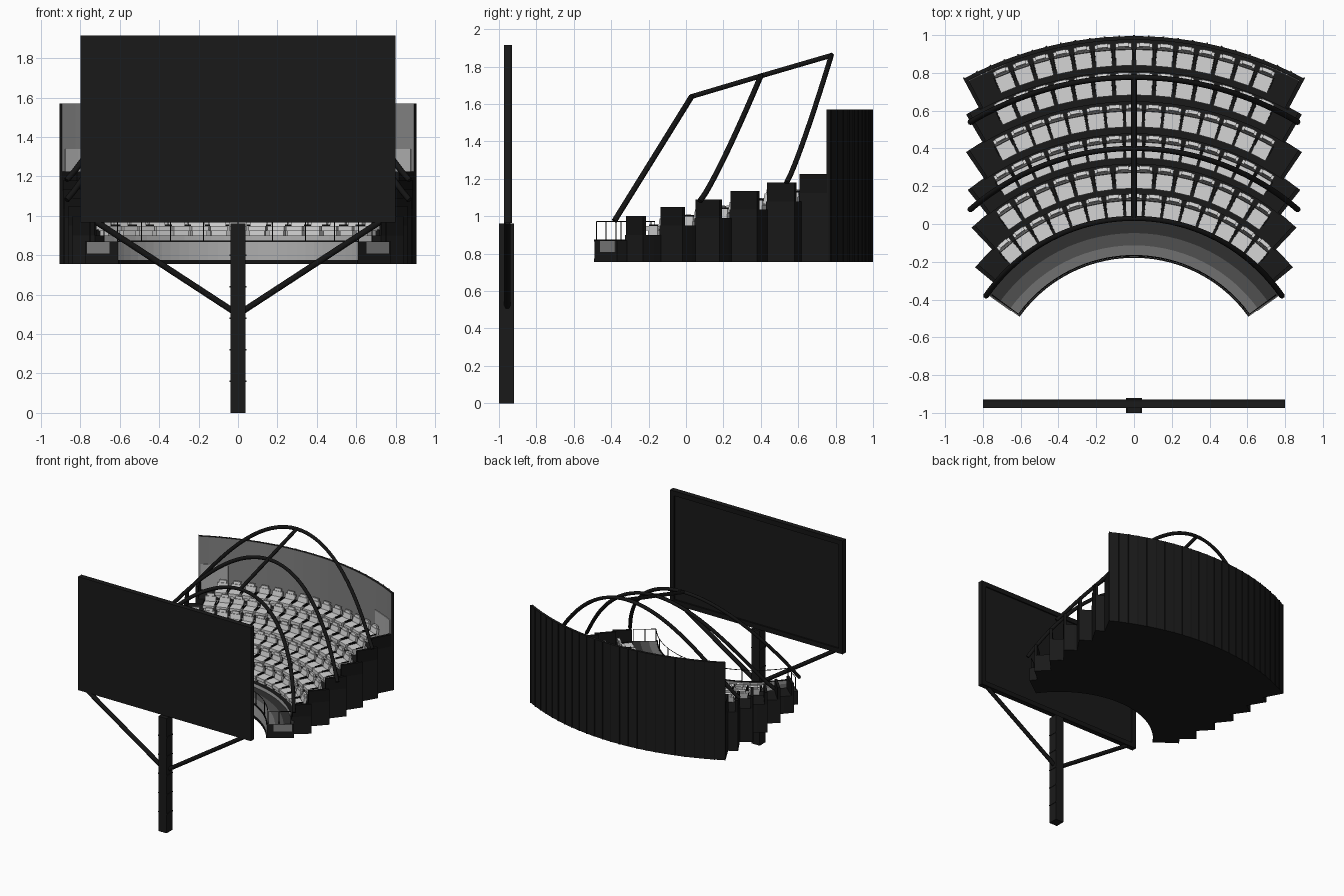
import bpy, bmesh, math
from mathutils import Vector, Matrix

cube = bpy.data.objects.get("Cube")
if cube:
    bpy.data.objects.remove(cube, do_unlink=True)

CY = -0.923   # y of the common centre of all curved rows
BASE = 0.755  # underside of the stand


def material(name, v):
    m = bpy.data.materials.new(name)
    m.use_nodes = True
    col = (v, v, v, 1)
    m.diffuse_color = col
    b = m.node_tree.nodes["Principled BSDF"]
    b.inputs["Base Color"].default_value = col
    b.inputs["Roughness"].default_value = 0.7
    return m


black = material("black steel", 0.007)
dark = material("dark panel", 0.010)
charcoal = material("charcoal floor", 0.03)
mid_grey = material("mid grey floor", 0.08)
floor_grey = material("pale floor grey", 0.16)
wall_grey = material("wall grey", 0.22)
skirt_grey = material("skirt grey", 0.42)
seat_light = material("seat light grey", 0.66)


def finish(name, bm, *mats):
    bmesh.ops.recalc_face_normals(bm, faces=bm.faces)
    me = bpy.data.meshes.new(name)
    bm.to_mesh(me)
    bm.free()
    for m in mats:
        me.materials.append(m)
    ob = bpy.data.objects.new(name, me)
    bpy.context.collection.objects.link(ob)
    return ob


def polar(r, a, z):
    return Vector((r * math.sin(a), CY + r * math.cos(a), z))


def box(bm, centre, size, frame=Matrix(), mat=0):
    m = frame @ Matrix.Translation(centre) @ Matrix.Diagonal((*size, 1))
    for v in bmesh.ops.create_cube(bm, size=1, matrix=m)["verts"]:
        for f in v.link_faces:
            f.material_index = mat


def sector(bm, r0, r1, a0, a1, z0, z1, n):
    """Solid ring segment between two radii, angles and heights."""
    rings = []
    for i in range(n + 1):
        a = a0 + (a1 - a0) * i / n
        rings.append([bm.verts.new(polar(r, a, z)) for r, z in
                      ((r0, z0), (r1, z0), (r1, z1), (r0, z1))])
    for p, q in zip(rings, rings[1:]):
        for k in range(4):
            j = (k + 1) % 4
            bm.faces.new((p[k], p[j], q[j], q[k]))
    bm.faces.new(rings[0])
    bm.faces.new(rings[-1])


def paint_inner(ob, index, limit):
    """Colour the faces that look at the centre, up to an angle from the middle."""
    for f in ob.data.polygons:
        c = Vector((f.center.x, f.center.y - CY, 0))
        if f.normal.dot(c.normalized()) < -0.8 and abs(math.atan2(c.x, c.y)) < limit:
            f.material_index = index


def tube(name, points, radius, mat, res=1):
    cu = bpy.data.curves.new(name, "CURVE")
    cu.dimensions = "3D"
    cu.bevel_depth = radius
    cu.bevel_resolution = res
    cu.use_fill_caps = True
    sp = cu.splines.new("POLY")
    sp.points.add(len(points) - 1)
    for p, co in zip(sp.points, points):
        p.co = (*co, 1)
    cu.materials.append(mat)
    ob = bpy.data.objects.new(name, cu)
    bpy.context.collection.objects.link(ob)


# Screen with raised border on the side facing the seats
bm = bmesh.new()
box(bm, (0, -0.957, 1.44), (1.6, 0.032, 0.95))
finish("screen_panel", bm, dark)
bm = bmesh.new()
for s in (-1, 1):
    box(bm, (s * 0.78, -0.935, 1.44), (0.04, 0.012, 0.95))
    box(bm, (0, -0.935, 1.44 + s * 0.455), (1.52, 0.012, 0.04))
finish("screen_frame", bm, black)

# Post with joint collars, and two braces
bm = bmesh.new()
box(bm, (0, -0.96, 0.48), (0.076, 0.08, 0.96))
for i in range(1, 6):
    box(bm, (0, -0.96, 0.16 * i), (0.084, 0.08, 0.008))
finish("screen_post", bm, dark)
for side, s in (("left", 1), ("right", -1)):
    tube(side + "_screen_brace", [(0, -0.955, 0.5), (s * 0.72, -0.955, 0.97)], 0.018, black)

# Front walkway: pale inner face, floor darkening outwards in three strips
A1 = math.radians(54.5)
strips = [(0.748, 0.81, floor_grey), (0.81, 0.875, mid_grey), (0.875, 0.955, charcoal)]
for i, (r0, r1, top) in enumerate(strips, 1):
    bm = bmesh.new()
    sector(bm, r0, r1, -A1, A1, BASE, 0.87, 28)
    walk = finish(f"front_walkway_{i}", bm, dark, top, skirt_grey)
    for f in walk.data.polygons:
        if f.normal.z > 0.9:
            f.material_index = 1
    paint_inner(walk, 2, A1)
bm = bmesh.new()
sector(bm, 0.744, 0.752, -A1, A1, BASE, 0.775, 28)
sector(bm, 0.744, 0.752, -A1, A1, 0.866, 0.876, 28)
finish("front_walkway_trim", bm, black)
bm = bmesh.new()
for s in (-1, 1):
    sector(bm, 0.80, 0.94, s * A1, s * (A1 + 0.004), 0.81, 0.868, 1)
finish("front_walkway_end_plates", bm, wall_grey)

# Stepped tiers: inner radius, outer radius, half angle in degrees, floor height
tiers = [(0.94, 1.09, 50.5, 0.90), (1.08, 1.247, 43.6, 0.95), (1.24, 1.411, 38.6, 0.99),
         (1.40, 1.578, 34.3, 1.035), (1.57, 1.746, 30.6, 1.08), (1.73, 1.90, 28.1, 1.125)]


def add_seat(bm, frame):
    """One seat in its own frame: +y is outwards, z = 0 is the floor."""
    box(bm, (0, -0.016, 0.036), (0.086, 0.084, 0.026), frame)
    box(bm, (0, -0.014, 0.013), (0.076, 0.066, 0.026), frame)
    lean = frame @ Matrix.Translation((0, 0.038, 0.03)) @ Matrix.Rotation(-0.2, 4, "X")
    box(bm, (0, 0, 0.028), (0.084, 0.022, 0.056), lean)
    box(bm, (0, 0, 0.068), (0.056, 0.02, 0.02), lean)
    for s in (-1, 1):
        box(bm, (s * 0.047, 0, 0.052), (0.007, 0.06, 0.008), frame, 1)


for i, (r0, r1, deg, z) in enumerate(tiers, 1):
    a = math.radians(deg)
    w = 0.11 / r1
    bm = bmesh.new()
    sector(bm, r0, r1, -a, a, BASE, z, 24)
    paint_inner(finish(f"tier_{i}", bm, dark, skirt_grey), 1, a - w)

    # Low walls closing both ends of the row
    bm = bmesh.new()
    for s in (-1, 1):
        sector(bm, r0 + 0.005, r1, s * (a - 0.022 / r1), s * a, z, z + 0.1, 1)
    finish(f"tier_{i}_end_walls", bm, black)

    # Evenly spaced seats turned to the centre
    rs = (r0 + r1) / 2 + 0.005
    half = a - w - 0.03 / rs
    n = int(2 * half * rs / 0.101)
    bm = bmesh.new()
    for k in range(n):
        t = -half + 2 * half * (k + 0.5) / n
        add_seat(bm, Matrix.Translation(polar(rs, t, z)) @ Matrix.Rotation(-t, 4, "Z"))
    finish(f"seat_row_{i}", bm, seat_light, black)

# Back wall with panel ribs outside and a grey lining inside
AW = math.radians(28.1)
PANELS = 24
bm = bmesh.new()
sector(bm, 1.898, 1.918, -AW, AW, BASE, 1.57, PANELS)
paint_inner(finish("back_wall", bm, dark, wall_grey), 1, AW)
bm = bmesh.new()
for k in range(PANELS + 1):
    t = (-AW + 0.002) + 2 * (AW - 0.002) * k / PANELS
    frame = Matrix.Translation(polar(1.917, t, 0)) @ Matrix.Rotation(-t, 4, "Z")
    box(bm, (0, 0, (BASE + 1.57) / 2), (0.008, 0.012, 1.57 - BASE), frame)
finish("back_wall_ribs", bm, black)

# Paler lining low on the end panels of the back wall
bm = bmesh.new()
for s in (-1, 1):
    sector(bm, 1.892, 1.897, s * AW * 0.75, s * AW * 0.98, 1.13, 1.34, 3)
finish("back_wall_pale_panels", bm, skirt_grey)

# Three leaning arches following the rows: radius, end x, foot z, crown z, bow
arches = [(0.953, 0.785, 0.975, 1.64, 1.0), (1.323, 0.87, 1.08, 1.75, 1.15),
          (1.70, 0.87, 1.18, 1.86, 1.15)]
crowns = []
for i, (r, x, z0, z1, bow) in enumerate(arches, 1):
    end = math.asin(x / r)
    pts = []
    for k in range(41):
        t = end * (k / 20 - 1)
        rise = max(0, (math.cos(t) - math.cos(end)) / (1 - math.cos(end)))
        pts.append(polar(r, t, z0 + (z1 - z0) * rise ** bow))
    crowns.append(pts[20])
    tube(f"roof_arch_{i}", pts, 0.015, black)
tube("roof_ridge_beam", crowns, 0.015, black)

# Thin guard rail around the walkway
AR = A1 - 0.01
arc = [polar(0.756, AR * (k / 16 - 1), 0.972) for k in range(33)]
rail = [polar(0.93, -AR, 0.972)] + arc + [polar(0.93, AR, 0.972)]
tube("guard_rail", rail, 0.003, black, 0)
bm = bmesh.new()
for p in arc[::4] + [polar(r, s * AR, 0.972) for r in (0.84, 0.93) for s in (-1, 1)]:
    box(bm, (p.x, p.y, 0.92), (0.005, 0.005, 0.104))
finish("guard_rail_posts", bm, black)
